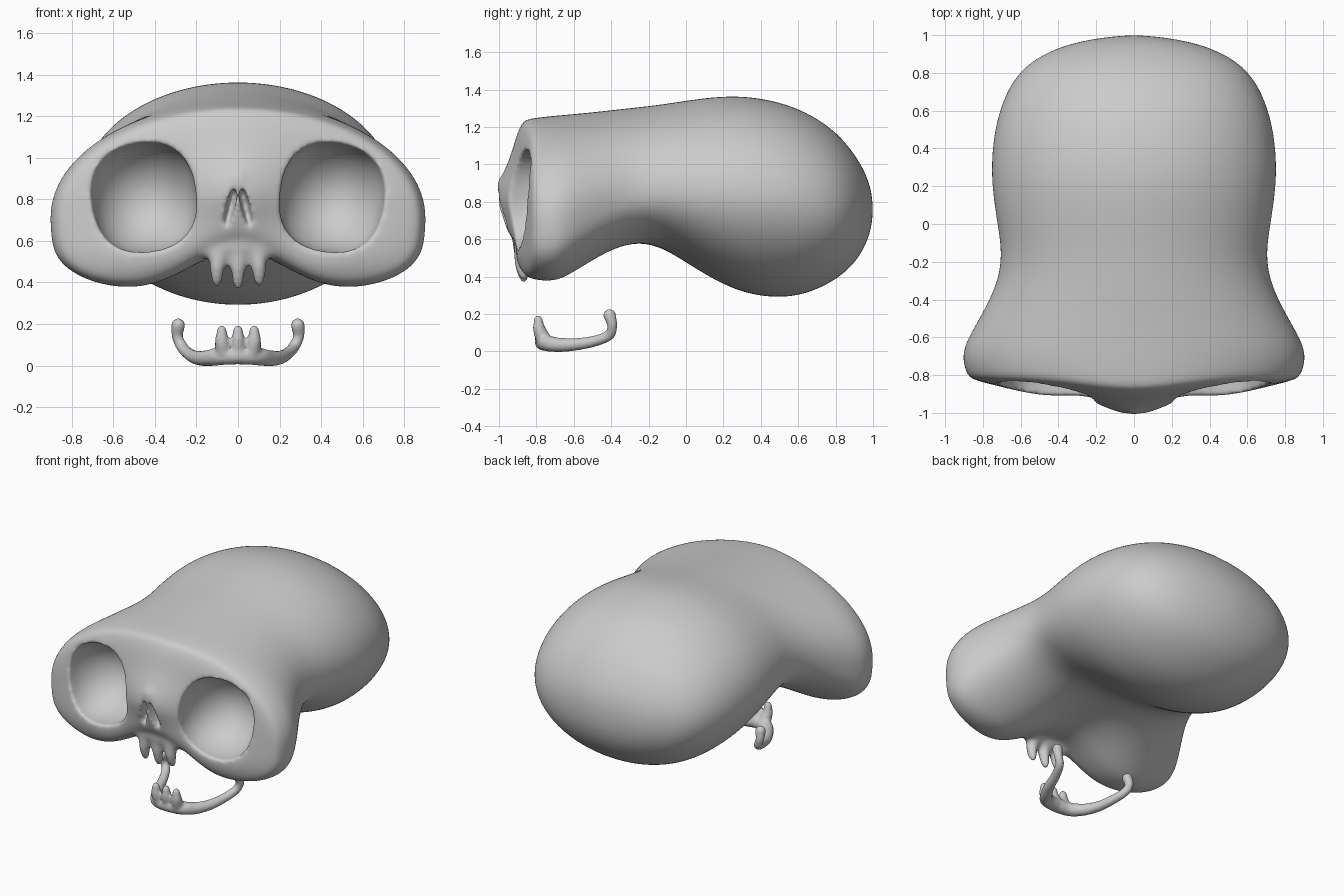
import bpy, bmesh, math
from math import exp, sin, cos, pi
from mathutils import Vector, Matrix

if "Cube" in bpy.data.objects:
    bpy.data.objects.remove(bpy.data.objects["Cube"])


def new_object(name, bm):
    me = bpy.data.meshes.new(name)
    bmesh.ops.recalc_face_normals(bm, faces=bm.faces)
    bm.to_mesh(me)
    bm.free()
    ob = bpy.data.objects.new(name, me)
    bpy.context.collection.objects.link(ob)
    return ob


def bake(ob):
    """Replace the mesh by its modified version."""
    dg = bpy.context.evaluated_depsgraph_get()
    me = bpy.data.meshes.new_from_object(ob.evaluated_get(dg))
    ob.modifiers.clear()
    ob.data = me


def remesh(ob, size):
    m = ob.modifiers.new("remesh", 'REMESH')
    m.mode, m.voxel_size = 'VOXEL', size


def smooth(ob, n):
    m = ob.modifiers.new("smooth", 'SMOOTH')
    m.factor, m.iterations = 0.5, n


def ball(bm, loc, radii, tilt=0.0, square=0.0):
    """Ellipsoid, optionally squared off in x and z."""
    vs = bmesh.ops.create_uvsphere(bm, u_segments=40, v_segments=24, radius=1)["verts"]
    rot = Matrix.Rotation(tilt, 3, 'Y')
    for v in vs:
        x, y, z = v.co
        f = 1 + square * x * x * z * z
        v.co = rot @ Vector((x * f * radii[0], y * radii[1], z * f * radii[2])) + Vector(loc)


def strand(bm, pts):
    """Tapering rod of overlapping beads through (x, y, z, r) points."""
    pts = [Vector(p) for p in pts]
    ext = [2 * pts[0] - pts[1]] + pts + [2 * pts[-1] - pts[-2]]
    for i in range(1, len(ext) - 2):
        p0, p1, p2, p3 = ext[i - 1:i + 3]
        for k in range(9):
            t = k / 8
            q = 0.5 * (2 * p1 + (p2 - p0) * t + (2 * p0 - 5 * p1 + 4 * p2 - p3) * t * t
                       + (3 * p1 - p0 - 3 * p2 + p3) * t ** 3)
            bmesh.ops.create_icosphere(bm, subdivisions=2, radius=q[3],
                                       matrix=Matrix.Translation(q.to_3d()))


def bump(x, z, cx, cz, sx, sz):
    return exp(-((x - cx) / sx) ** 2 - ((z - cz) / sz) ** 2)


# Skull shell: cross-sections along y
# y, half width, top, bottom, widest height, bottom power, underside arch
SECTIONS = [
    (1.00, .06, .82, .70, .76, 1, 0), (.97, .30, .94, .58, .76, 1, 0),
    (.90, .49, 1.06, .465, .77, 1, 0), (.80, .62, 1.18, .38, .78, 1, 0),
    (.65, .70, 1.28, .305, .80, 1.08, 0), (.48, .745, 1.343, .28, .82, 1.12, 0),
    (.25, .763, 1.376, .32, .84, 1.08, 0), (.0, .725, 1.342, .475, .86, .95, 0),
    (-.15, .70, 1.318, .552, .86, .9, .02), (-.30, .72, 1.302, .535, .84, .85, .05),
    (-.45, .79, 1.285, .455, .80, .72, .12), (-.60, .88, 1.27, .36, .74, .6, .20),
    (-.70, .918, 1.262, .305, .71, .55, .25), (-.81, .885, 1.245, .315, .71, .55, .26)]
N = 48


def outline(w, top, bot, wide, power, arch):
    out = []
    for i in range(N):
        a = 2 * pi * i / N
        x, s = w * cos(a), sin(a)
        if s >= 0:
            z = wide + (top - wide) * s
        else:
            z = wide - (wide - bot) * abs(s) ** power + arch * exp(-(x / .33) ** 2) * min(1, -s * 1.5)
        out.append((x, z))
    return out


bm = bmesh.new()
rings = []
for y, *prm in SECTIONS:
    rings.append([bm.verts.new((x, y - (.05 * exp(-(x / .35) ** 2) if y < -.8 else 0), z))
                  for x, z in outline(*prm)])
# Face: shrinking rings with brow, nose, cheek and muzzle bulges
face = outline(*SECTIONS[-1][1:])
for s in (.96, .91, .84, .76, .66, .56, .46, .36, .27, .18, .1, .03):
    ring = []
    for x, z in face:
        x, z = x * s, .82 + (z - .82) * s
        y = -.81 - .055 * (1 - s ** 6)
        y -= .05 * exp(-(x / .35) ** 2) * min(1, max(0, (z - .4) / .4))
        y -= .095 * bump(x, z, 0, .83, .24, .19)
        y -= .05 * bump(abs(x), z, .45, .5, .25, .18)
        y -= .035 * bump(x, z, 0, .6, .2, .1)
        ring.append(bm.verts.new((x, y, z)))
    rings.append(ring)
for a, b in zip(rings, rings[1:]):
    for i in range(N):
        j = (i + 1) % N
        bm.faces.new((a[i], a[j], b[j], b[i]))
bm.faces.new(rings[0])
bm.faces.new(rings[-1])
skull = new_object("skull", bm)
skull.modifiers.new("subdivision", 'SUBSURF').levels = 2
bake(skull)

# Nose tip and upper teeth merged into the shell, with soft roots
bm = bmesh.new()
bm.from_mesh(skull.data)
for x, tip in ((-.1, .400), (0, .387), (.1, .400)):
    strand(bm, [(x * .8, -.865, .63, .05), (x * .92, -.876, .55, .046),
                (x, -.882, .47, .039), (x * 1.03, -.868, tip, .028)])
strand(bm, [(-.2, -.85, .565, .05), (0, -.87, .575, .06), (.2, -.85, .565, .05)])
ball(bm, (0, -.94, .89), (.07, .07, .07))
bm.to_mesh(skull.data)
bm.free()
remesh(skull, .013)
smooth(skull, 8)
bake(skull)

# Eye sockets and nostrils
bm = bmesh.new()
for s in (-1, 1):
    ball(bm, (s * .452, -.875, .81), (.254, .30, .264), s * .15, .22)
cutters = [new_object("socket_cutter", bm)]
for s in (-1, 1):
    bm = bmesh.new()
    ball(bm, (s * .036, -.98, .765), (.021, .075, .11), -s * .24)
    cutters.append(new_object("nostril_cutter", bm))
for c in cutters:
    c.hide_render = True
    m = skull.modifiers.new("cut", 'BOOLEAN')
    m.operation, m.solver, m.object = 'DIFFERENCE', 'EXACT', c
remesh(skull, .011)
smooth(skull, 12)
bake(skull)
for c in cutters:
    bpy.data.objects.remove(c)

# Lower jaw: U-shaped rod with three teeth
bm = bmesh.new()
half = [(.288, -.408, .194, .035), (.292, -.395, .14, .028), (.268, -.41, .088, .029),
        (.235, -.49, .055, .031), (.2, -.59, .038, .035), (.15, -.68, .035, .04),
        (.09, -.745, .045, .045), (0, -.765, .05, .046)]
strand(bm, half)
strand(bm, [(-x, y, z, r) for x, y, z, r in half])
for x in (-.078, 0, .078):
    strand(bm, [(x * .9, -.765, .07, .042), (x, -.785, .12, .034), (x, -.79, .17, .024)])
jaw = new_object("lower_jaw", bm)
remesh(jaw, .009)
smooth(jaw, 6)
bake(jaw)

for ob in (skull, jaw):
    ob.data.shade_smooth()
